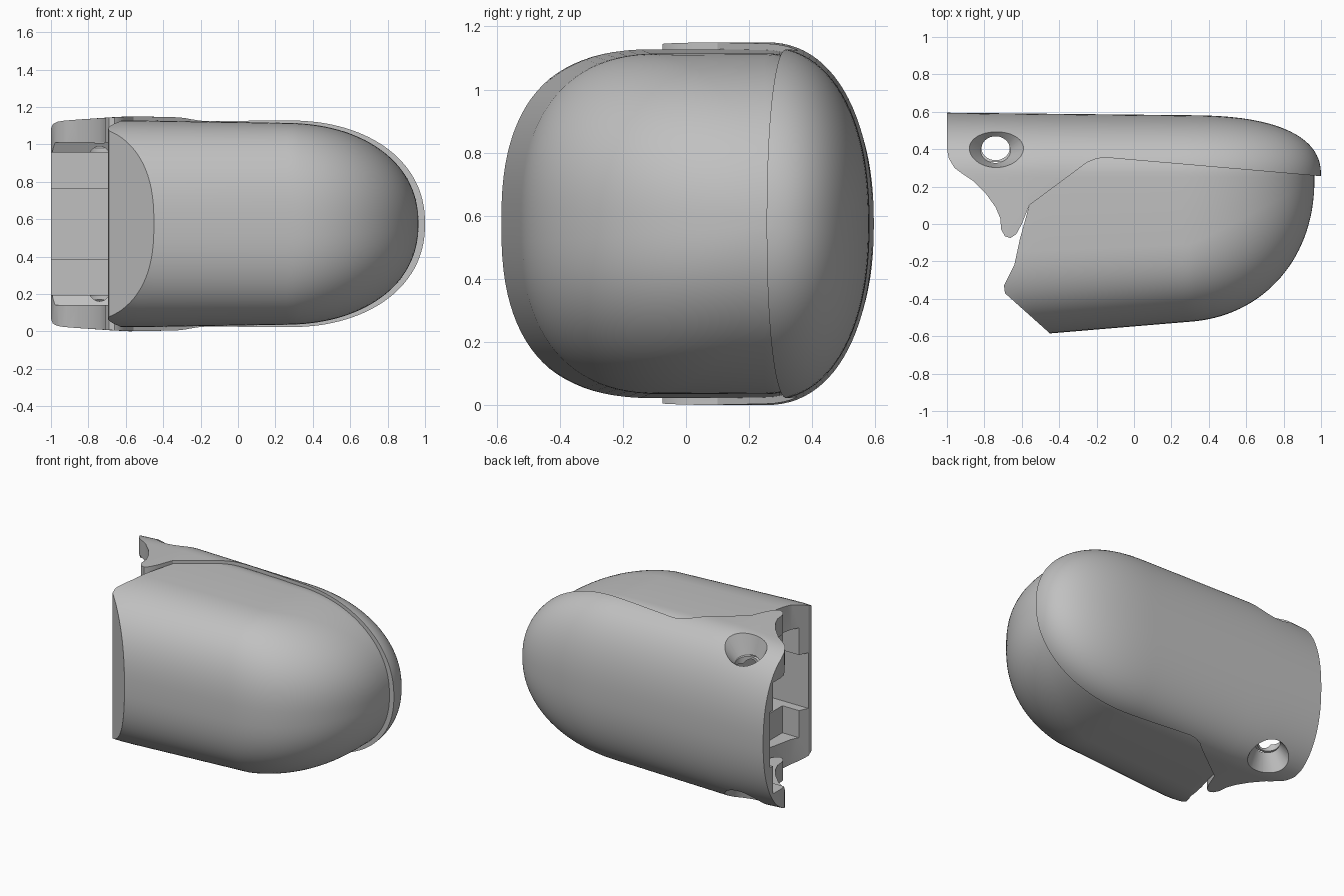
import bpy, bmesh, math
from math import sin, cos, pi

if "Cube" in bpy.data.objects:
    bpy.data.objects.remove(bpy.data.objects["Cube"])

MID = 0.575      # mid height
AXIS = 0.25      # depth of the tip line
DOME = 0.26      # where the rounded tip starts

grey = bpy.data.materials.new("Warm grey")
grey.use_nodes = True
colour = (0.53, 0.53, 0.53, 1)
grey.diffuse_color = colour
grey.node_tree.nodes["Principled BSDF"].inputs["Base Color"].default_value = colour


def make(name, bm):
    bmesh.ops.recalc_face_normals(bm, faces=bm.faces)
    mesh = bpy.data.meshes.new(name)
    bm.to_mesh(mesh)
    bm.free()
    ob = bpy.data.objects.new(name, mesh)
    bpy.context.collection.objects.link(ob)
    ob.data.materials.append(grey)
    return ob


def power(v, e):
    return math.copysign(abs(v) ** e, v)


def loft(name, start, tip, height, back, front, seg=96):
    """Domed body along x: rounded back, flat sides, rounded front."""
    bm = bmesh.new()
    xs = [start + (DOME - start) * i / 12 for i in range(12)]
    xs += [DOME + (tip - DOME) * sin(pi / 2 * i / 32) for i in range(32)]
    xs.append(tip - 0.0002)
    rings = []
    for x in xs:
        u = max(0, (x - DOME) / (tip - DOME))
        w = max(0, (x - DOME - 0.04) / (tip - DOME - 0.04))
        taper = 1 - 0.03 * (x + 0.6) if x > -0.6 else 1 + 0.12 * (x + 0.6)
        h = height * taper * (1 - u ** 2.2) ** (1 / 2.2)
        rear = back * (1 - 0.03 * (x + 1)) * (1 - w ** 2.5) ** 0.4
        fore = front * (1 - 0.1 * (x + 0.45)) * (1 - w ** 2.2) ** (1 / 2.2)
        flat = 0.4 * fore * (1 - w)
        ring = []
        for k in range(seg):
            a = 2 * pi * k / seg
            c = cos(a)
            n = 2.25 if c > -1e-6 else 2.5
            if c > -1e-6:
                y = AXIS + rear * power(c, 2 / n)
            else:
                y = AXIS - flat + (fore - flat) * power(c, 2 / n)
            ring.append(bm.verts.new((x, y, MID + h * power(sin(a), 2 / n))))
        rings.append(ring)
    for r, s in zip(rings, rings[1:]):
        for k in range(seg):
            j = (k + 1) % seg
            bm.faces.new((r[k], r[j], s[j], s[k]))
    bm.faces.new(rings[0])
    bm.faces.new(rings[-1])
    return make(name, bm)


def prism(name, points, place, vector):
    bm = bmesh.new()
    face = bm.faces.new([bm.verts.new(place(*p)) for p in points])
    new = bmesh.ops.extrude_face_region(bm, geom=[face])["geom"]
    bmesh.ops.translate(bm, vec=vector, verts=[v for v in new if isinstance(v, bmesh.types.BMVert)])
    return make(name, bm)


def plan(name, points):
    return prism(name, points, lambda x, y: (x, y, -0.5), (0, 0, 2.2))


def slot(name, front, half, end):
    """Box cutter running in from the open end."""
    points = [(front, -half), (0.41, -half), (0.41, half), (front, half)]
    return prism(name, points, lambda y, z: (-1.1, y, MID + z), (end + 1.1, 0, 0))


def cone(name, y, z, length, r1, r2, tilt=0):
    bpy.ops.mesh.primitive_cone_add(vertices=48, radius1=r1, radius2=r2, depth=length,
                                    location=(-0.74, y, z), rotation=(tilt, 0, 0))
    ob = bpy.context.object
    ob.name = name
    ob.scale.y = 0.85
    ob.data.materials.append(grey)
    return ob


def boolean(ob, cutter, operation):
    bpy.context.view_layer.update()
    bpy.context.view_layer.objects.active = ob
    mod = ob.modifiers.new("Cut", 'BOOLEAN')
    mod.operation = operation
    mod.solver = 'EXACT'
    mod.object = cutter
    bpy.ops.object.modifier_apply(modifier=mod.name)
    bpy.data.objects.remove(cutter)


# Back shell with its side tabs
shell = loft("back_shell", -1, 1, 0.575, 0.345, 0.88)
boolean(shell, plan("shell_outline", [
    (-1.1, 0.7), (-1.1, 0.4), (-1, 0.4), (-0.99, 0.35), (-0.96, 0.3), (-0.92, 0.27),
    (-0.86, 0.23), (-0.79, 0.16), (-0.74, 0.09), (-0.715, 0.03), (-0.71, -0.03),
    (-0.69, -0.065), (-0.66, -0.075), (-0.63, -0.055), (-0.6, 0), (-0.56, 0.1),
    (-0.25, 0.33), (-0.2, 0.35), (-0.15, 0.355), (1.1, 0.247), (1.1, 0.7)]), 'INTERSECT')

# Stepped hollow at the open end
half = [(-0.5, 0.435), (0.33, 0.435), (0.36, 0.38), (0.49, 0.38), (0.49, 0.19), (0.52, 0.19)]
outline = half + [(y, -z) for y, z in reversed(half)]
boolean(shell, prism("hollow", outline, lambda y, z: (-1.1, y, MID + z), (0.62, 0, 0)), 'DIFFERENCE')

# Pivot hole, countersunk on both sides
boolean(shell, cone("hole", 0.405, MID, 2, 0.075, 0.075), 'DIFFERENCE')
boolean(shell, cone("upper_sink", 0.42, MID + 0.505, 0.19, 0.08, 0.2, -0.3), 'DIFFERENCE')
boolean(shell, cone("lower_sink", 0.42, MID - 0.505, 0.19, 0.2, 0.08, 0.3), 'DIFFERENCE')

# Front pad with slanted end
pad = loft("front_pad", -0.8, 0.965, 0.554, 0.3, 0.835)
boolean(pad, plan("pad_outline", [
    (-0.33, -0.692), (-0.69, -0.37), (-0.695, -0.33), (-0.64, -0.22), (-0.61, -0.08),
    (-0.56, 0.1), (-0.54, 0.44), (1.1, 0.44), (1.1, -0.692)]), 'INTERSECT')

# Shallow recess and deeper middle slot in the end of the pad
boolean(pad, slot("recess", -0.27, 0.375, -0.54), 'DIFFERENCE')
boolean(pad, slot("middle_slot", -0.33, 0.19, -0.4), 'DIFFERENCE')

# Smooth shading with crisp edges
for ob in (shell, pad):
    bpy.ops.object.select_all(action='DESELECT')
    ob.select_set(True)
    bpy.context.view_layer.objects.active = ob
    bpy.ops.object.shade_smooth_by_angle(angle=math.radians(28))
